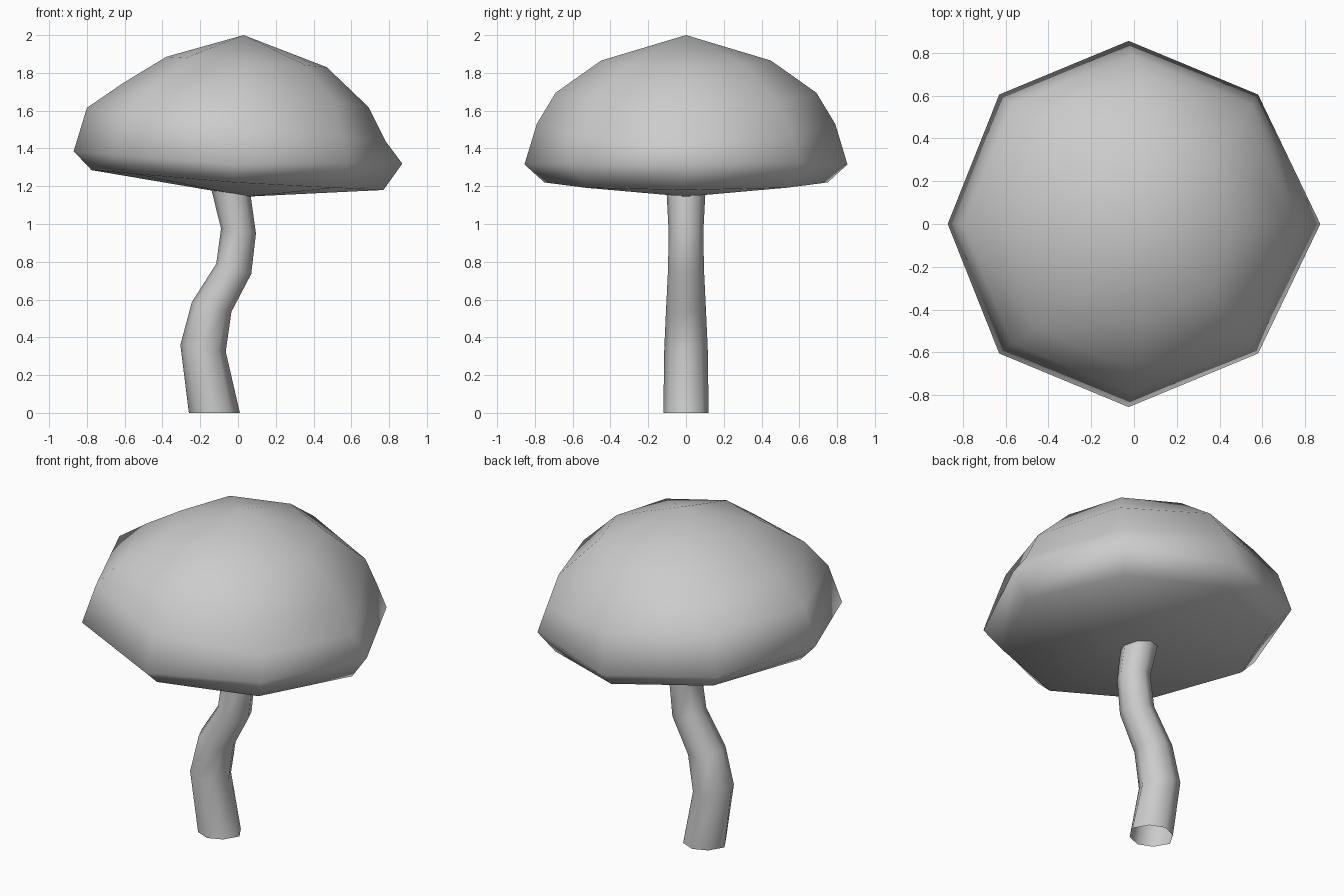
import bpy, bmesh, math

cube = bpy.data.objects.get("Cube")
if cube:
    bpy.data.objects.remove(cube)

SIDES = 8

grey = bpy.data.materials.new("plain grey")
grey.use_nodes = True
grey.diffuse_color = (0.6, 0.6, 0.6, 1)
bsdf = next(n for n in grey.node_tree.nodes if n.type == 'BSDF_PRINCIPLED')
bsdf.inputs["Base Color"].default_value = (0.6, 0.6, 0.6, 1)
bsdf.inputs["Roughness"].default_value = 0.8


def loft(name, rings, bottom=None, top=None):
    """Skin eight-sided rings, listed upwards: (left x, z), (right x, z), (side x, half depth, z)."""
    bm = bmesh.new()
    loops = []
    for (lx, lz), (rx, rz), (sx, depth, sz) in rings:
        loop = []
        for i in range(SIDES):
            a = math.tau * i / SIDES
            c, s = math.cos(a), math.sin(a)
            end_x, end_z = (rx, rz) if c > 0 else (lx, lz)
            if abs(c) > 0.9:
                x, z = end_x, end_z
            else:
                x = sx + depth * c
                z = sz + (end_z - sz) * abs(c)
            loop.append(bm.verts.new((x, depth * s, z)))
        loops.append(loop)
    for low, high in zip(loops, loops[1:]):
        for i in range(SIDES):
            j = (i + 1) % SIDES
            bm.faces.new((low[i], low[j], high[j], high[i]))
    # close the ends with fans where a tip is given
    for tip, loop, flip in ((bottom, loops[0], True), (top, loops[-1], False)):
        if tip:
            v = bm.verts.new(tip)
            for i in range(SIDES):
                a, b = loop[i], loop[(i + 1) % SIDES]
                bm.faces.new((b, a, v) if flip else (a, b, v))
    for f in bm.faces:
        f.smooth = True
    mesh = bpy.data.meshes.new(name)
    bm.to_mesh(mesh)
    bm.free()
    mesh.materials.append(grey)
    obj = bpy.data.objects.new(name, mesh)
    bpy.context.collection.objects.link(obj)
    return obj


# Lopsided mushroom cap, from the underside to the crown
loft("cap", [
    ((-0.775, 1.285), (0.77, 1.18), (-0.02, 0.75, 1.22)),
    ((-0.87, 1.385), (0.87, 1.32), (-0.025, 0.855, 1.315)),
    ((-0.80, 1.615), (0.78, 1.44), (-0.01, 0.79, 1.53)),
    ((-0.61, 1.745), (0.69, 1.62), (0.03, 0.69, 1.695)),
    ((-0.38, 1.885), (0.47, 1.83), (0.04, 0.45, 1.865)),
], bottom=(0.05, 1e-9, 1.145), top=(0.03, 0, 2.0))

# Crooked stem, open at both ends, reaching into the cap
stem_edges = [
    ((-0.26, 0), (0.01, 0), 0.12),
    ((-0.305, 0.36), (-0.065, 0.325), 0.115),
    ((-0.245, 0.585), (-0.035, 0.535), 0.105),
    ((-0.115, 0.79), (0.07, 0.735), 0.095),
    ((-0.09, 0.975), (0.095, 0.95), 0.092),
    ((-0.15, 1.22), (0.06, 1.2), 0.105),
]
loft("stem", [(l, r, ((l[0] + r[0]) / 2, d, (l[1] + r[1]) / 2))
              for l, r, d in stem_edges])
